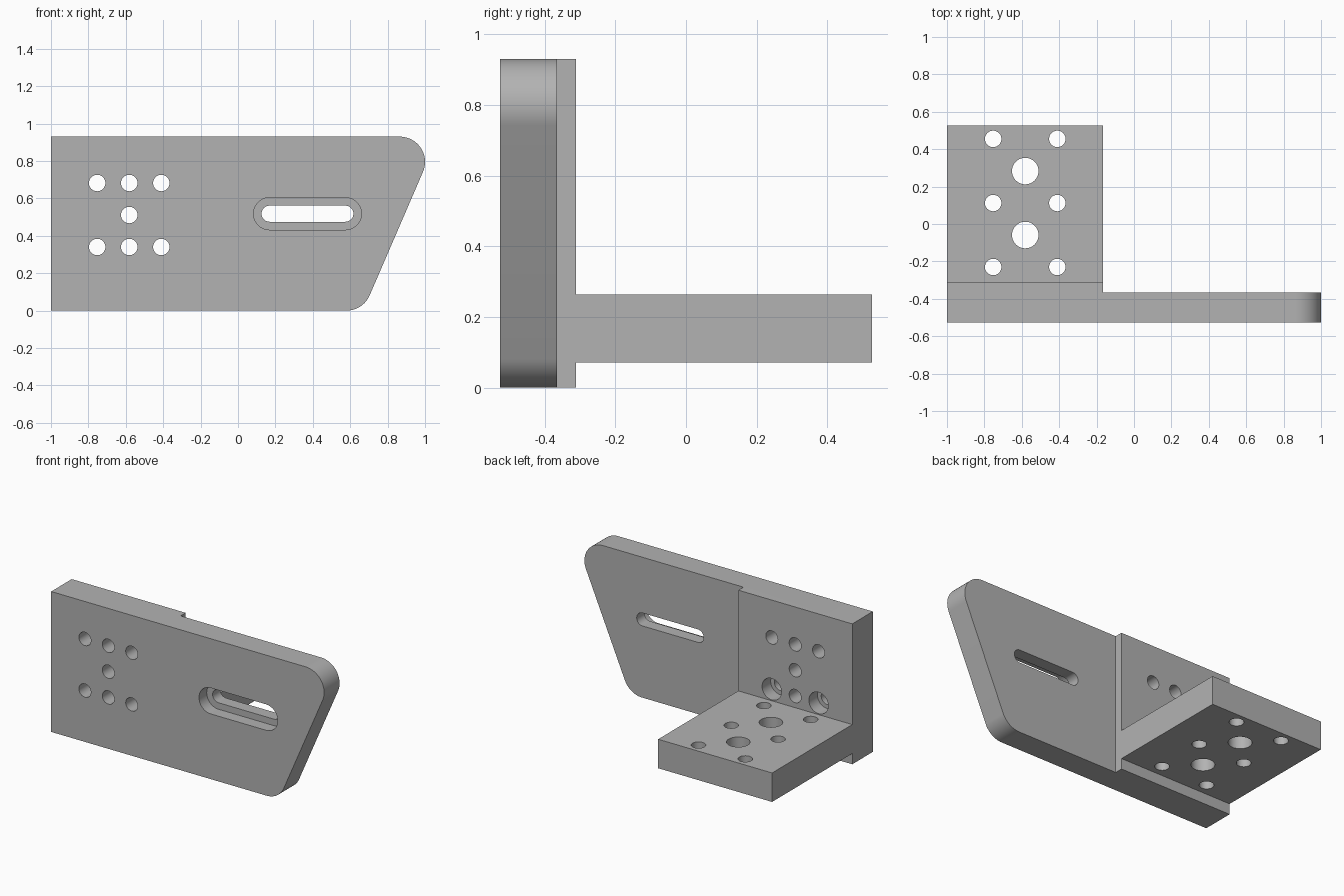
import bpy, bmesh, math
from mathutils import Vector

if "Cube" in bpy.data.objects:
    bpy.data.objects.remove(bpy.data.objects["Cube"])

FRONT, THIN, PAD, BACK = -0.527, -0.365, -0.312, 0.527   # y levels
LEFT, STEP = -1.0, -0.165                                # x limits of the thick half
TOP = 0.93

grey = bpy.data.materials.new("grey metal")
grey.diffuse_color = (0.448, 0.448, 0.448, 1)
grey.use_nodes = True
grey.node_tree.nodes["Principled BSDF"].inputs["Base Color"].default_value = grey.diffuse_color


def arc(cx, cy, r, a0, a1, n):
    return [(cx + r * math.cos(math.radians(a0 + (a1 - a0) * i / n)),
             cy + r * math.sin(math.radians(a0 + (a1 - a0) * i / n))) for i in range(n + 1)]


def circle(cx, cy, r):
    return arc(cx, cy, r, 0, 360, 48)[:-1]


def slot(x0, x1, cy, r):
    return arc(x1, cy, r, -90, 90, 24) + arc(x0, cy, r, 90, 270, 24)


def rect(x0, x1, y0, y1):
    return [(x0, y0), (x1, y0), (x1, y1), (x0, y1)]


def prism(name, outlines, axis, a, b):
    """Extrude 2D outlines along y (points are x, z) or z (points are x, y)."""
    bm = bmesh.new()
    for pts in outlines:
        place = (lambda p: (p[0], a, p[1])) if axis == 'y' else (lambda p: (p[0], p[1], a))
        face = bm.faces.new([bm.verts.new(place(p)) for p in pts])
        new = bmesh.ops.extrude_face_region(bm, geom=[face])['geom']
        move = Vector((0, b - a, 0) if axis == 'y' else (0, 0, b - a))
        bmesh.ops.translate(bm, vec=move, verts=[v for v in new if isinstance(v, bmesh.types.BMVert)])
    bmesh.ops.recalc_face_normals(bm, faces=bm.faces)
    me = bpy.data.meshes.new(name)
    bm.to_mesh(me)
    bm.free()
    me.materials.append(grey)
    ob = bpy.data.objects.new(name, me)
    bpy.context.collection.objects.link(ob)
    return ob


def combine(body, tool, operation):
    mod = body.modifiers.new("combine", 'BOOLEAN')
    mod.object, mod.operation, mod.solver = tool, operation, 'EXACT'
    bpy.context.view_layer.objects.active = body
    bpy.ops.object.modifier_apply(modifier=mod.name)
    bpy.data.objects.remove(tool)


# upright plate with two rounded corners and a sloping end
slope = -math.degrees(math.atan2(0.285, 0.658))
outline = ([(LEFT, 0)] + arc(0.58, 0.135, 0.135, -90, slope, 16)
           + arc(0.865, 0.795, 0.135, slope, 90, 24) + [(LEFT, TOP)])
bracket = prism("bracket", [outline], 'y', FRONT, PAD)

# thinner right half of the plate
combine(bracket, prism("thinning", [rect(STEP, 1.2, -0.2, 1.2)], 'y', THIN, 0), 'DIFFERENCE')

# horizontal shelf
combine(bracket, prism("shelf", [rect(LEFT, STEP, -0.42, BACK)], 'z', 0.071, 0.263), 'UNION')

# plate holes, with counterbores on the back of the lower outer pair
cols, mid = (-0.753, -0.41), -0.5815
holes = [circle(x, z, 0.044) for x in (cols[0], mid, cols[1]) for z in (0.34, 0.682)]
holes.append(circle(mid, 0.511, 0.044))
combine(bracket, prism("plate_holes", holes, 'y', -0.7, -0.25), 'DIFFERENCE')
combine(bracket, prism("counterbores", [circle(x, 0.34, 0.071) for x in cols],
                       'y', PAD - 0.09, -0.25), 'DIFFERENCE')

# stepped slot, wide at the front
combine(bracket, prism("slot", [slot(0.169, 0.574, 0.518, 0.043)], 'y', -0.7, -0.25), 'DIFFERENCE')
combine(bracket, prism("slot_recess", [slot(0.169, 0.574, 0.518, 0.086)],
                       'y', -0.7, FRONT + 0.081), 'DIFFERENCE')

# shelf holes
holes = [circle(x, y, 0.044) for x in cols for y in (-0.23, 0.112, 0.455)]
holes += [circle(mid, y, 0.071) for y in (-0.059, 0.283)]
combine(bracket, prism("shelf_holes", holes, 'z', -0.1, 0.4), 'DIFFERENCE')

# smooth curved walls, keep edges crisp
bracket.select_set(True)
bpy.context.view_layer.objects.active = bracket
bpy.ops.object.shade_smooth_by_angle(angle=math.radians(30))
